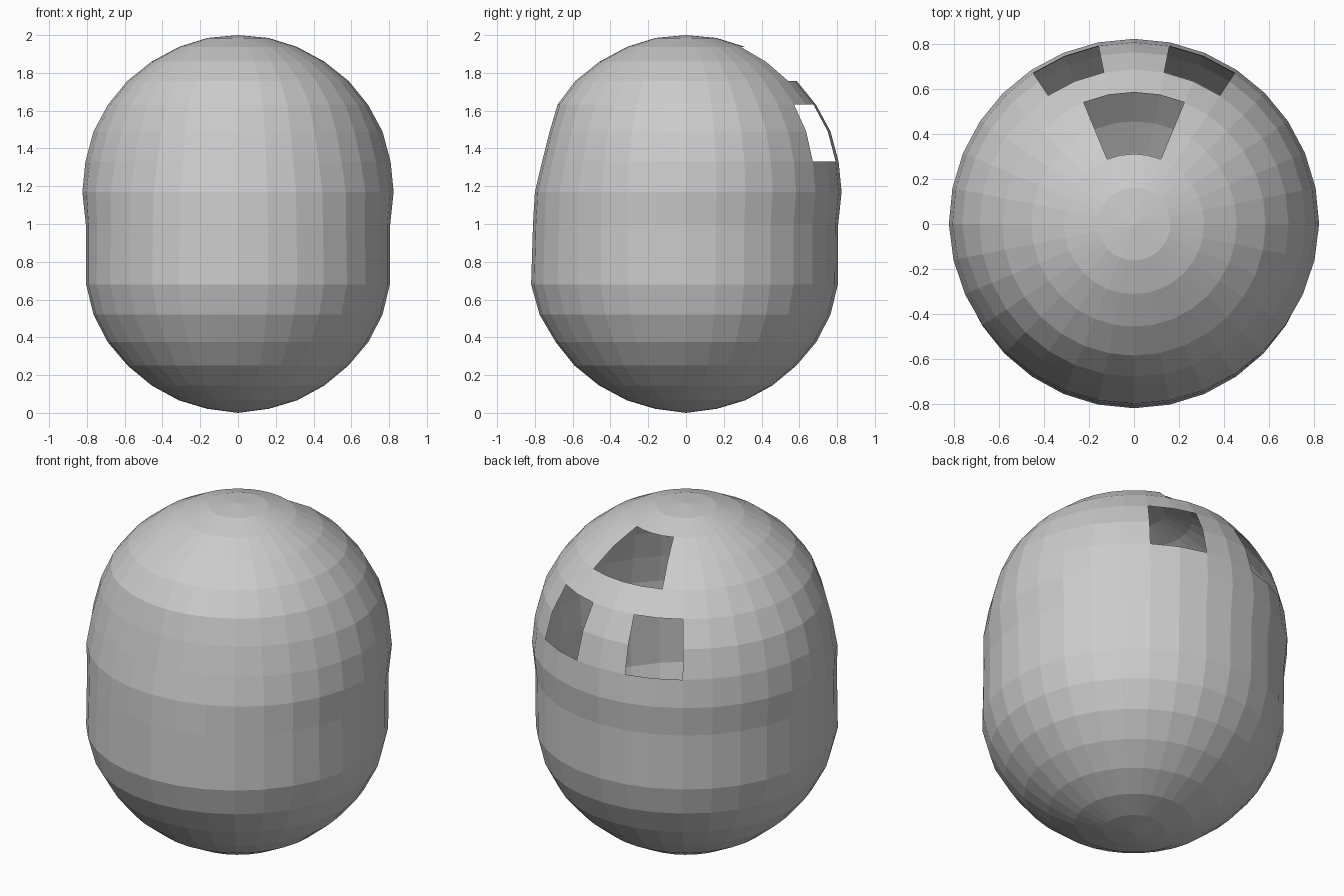
import bpy, bmesh
from math import sin, cos, tau

if "Cube" in bpy.data.objects:
    bpy.data.objects.remove(bpy.data.objects["Cube"])

SEGS = 32
# Rings from top to bottom: height, side/back radius, front radius
RINGS = [
    (1.985, .162, .162), (1.938, .312, .312), (1.86, .457, .457),
    (1.757, .586, .586), (1.632, .688, .68), (1.49, .765, .722),
    (1.33, .808, .762), (1.17, .824, .80), (1.00, .806, .81),
    (.68, .804, .82), (.52, .765, .775), (.375, .69, .69),
    (.25, .584, .59), (.145, .457, .46), (.067, .314, .314), (.022, .164, .164),
]
# Openings in the back: ring bands and segment offsets from the back centre line
OPENINGS = [
    (range(1, 3), range(-2, 2)),    # crown opening
    (range(4, 6), range(1, 3)),     # upper back, right
    (range(4, 6), range(-3, -1)),   # upper back, left
]


def is_open(ring, seg):
    offset = seg if seg < SEGS // 2 else seg - SEGS
    return any(ring in rows and offset in cols for rows, cols in OPENINGS)


bm = bmesh.new()

# Ring vertices; segment 0 sits on the back centre line (+y)
grid = []
for z, back, front in RINGS:
    row = []
    for s in range(SEGS):
        a = tau * s / SEGS
        r = back + (front - back) * max(0, -cos(a))
        row.append(bm.verts.new((r * sin(a), r * cos(a), z)))
    grid.append(row)
top = bm.verts.new((0, 0, 2.0))
bottom = bm.verts.new((0, 0, 0.0))

# Caps and side bands, leaving out the openings
for s in range(SEGS):
    n = (s + 1) % SEGS
    bm.faces.new((top, grid[0][n], grid[0][s]))
    bm.faces.new((bottom, grid[-1][s], grid[-1][n]))
    for i in range(len(RINGS) - 1):
        if not is_open(i, s):
            bm.faces.new((grid[i][s], grid[i][n], grid[i + 1][n], grid[i + 1][s]))

bmesh.ops.recalc_face_normals(bm, faces=bm.faces)
mesh = bpy.data.meshes.new("hollow_shell")
bm.to_mesh(mesh)
bm.free()
bpy.context.collection.objects.link(bpy.data.objects.new("hollow_shell", mesh))
